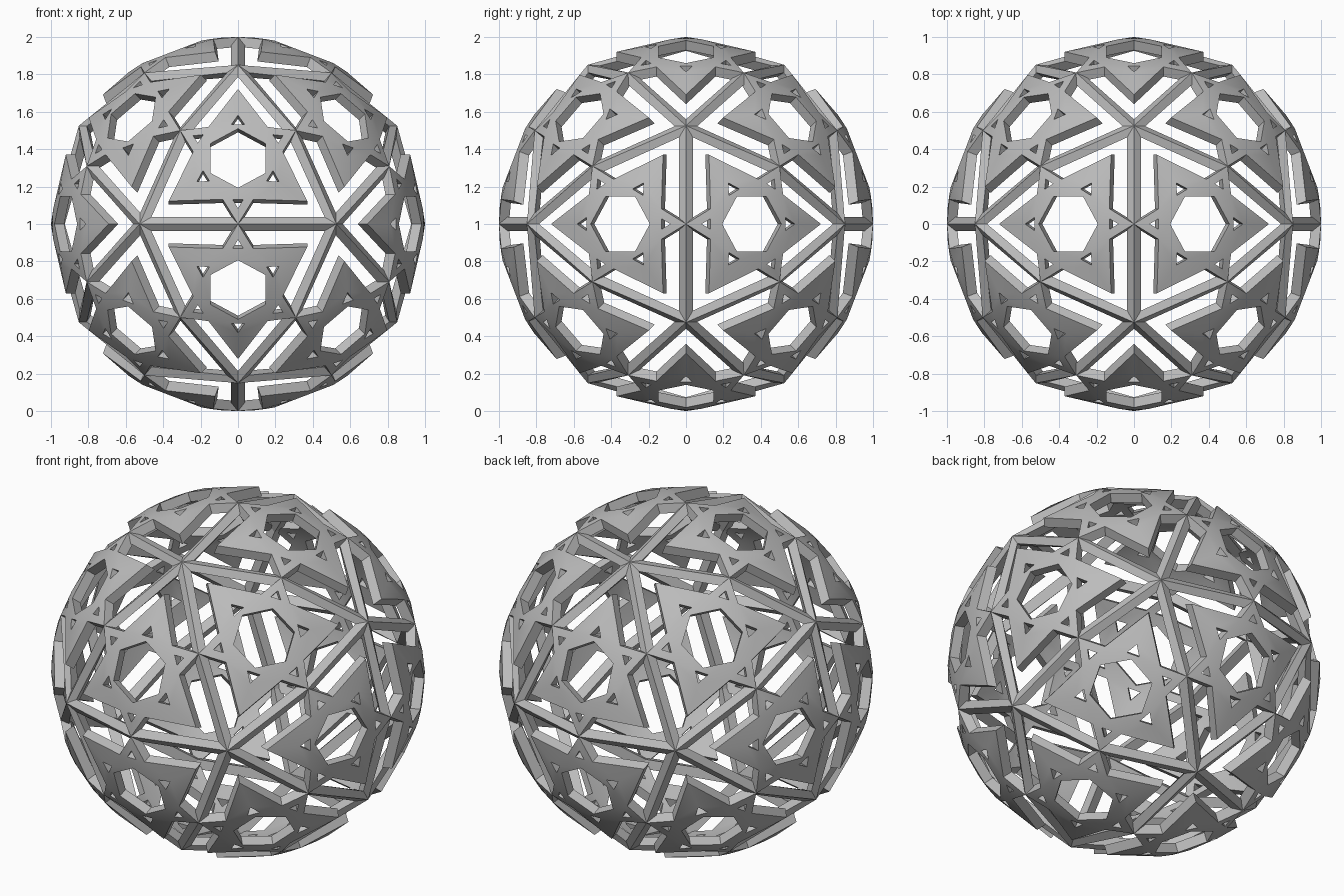
import bpy, bmesh, math
from itertools import combinations
from mathutils import Vector, Matrix

if "Cube" in bpy.data.objects:
    bpy.data.objects.remove(bpy.data.objects["Cube"])

grey = bpy.data.materials.new("plain_grey")
grey.use_nodes = True
color = (0.5, 0.5, 0.5, 1)
grey.diffuse_color = color
grey.node_tree.nodes["Principled BSDF"].inputs["Base Color"].default_value = color

PANEL = 0.055      # panel thickness
BAR = 0.037        # half width of a strut


def finish(bm, name):
    bmesh.ops.recalc_face_normals(bm, faces=bm.faces)
    mesh = bpy.data.meshes.new(name)
    bm.to_mesh(mesh)
    bm.free()
    mesh.materials.append(grey)
    return mesh


def place(mesh, name, axis, toward):
    """Put a copy with local z along axis and local x leaning to toward."""
    z = axis.normalized()
    x = (toward - z * toward.dot(z)).normalized()
    rot = Matrix((x, z.cross(x), z)).transposed().to_4x4()
    ob = bpy.data.objects.new(name, mesh)
    ob.matrix_world = Matrix.Translation((0, 0, 1)) @ rot
    bpy.context.collection.objects.link(ob)
    return ob


def polar(r, deg):
    a = math.radians(deg)
    return Vector((r * math.cos(a), r * math.sin(a), 0))


def star_mesh():
    """Curved six-pointed star with a hexagon hole and a small hole per point."""
    big, small, hexagon = 0.473, 0.382, 0.172
    notch_y = big / 2
    notch_x = (small / 2 - notch_y / 2) / math.cos(math.pi / 6)
    notch_r = math.hypot(notch_x, notch_y)
    swing = math.degrees(math.atan2(notch_x, notch_y))
    outline, holes = [], []
    for k in range(3):
        a = 120 * k
        outline += [polar(big, a), polar(notch_r, a + 60 - swing),
                    polar(small, a + 60), polar(notch_r, a + 60 + swing)]
        for ang, base, apex in ((a, 0.200, 0.262), (a + 60, 0.238, 0.288)):
            half = (apex - base) * math.tan(math.pi / 6)
            tri = [Vector((apex, 0, 0)), Vector((base, half, 0)), Vector((base, -half, 0))]
            holes.append([Matrix.Rotation(math.radians(ang), 3, "Z") @ p for p in tri])
    holes.append([polar(hexagon, 60 * k) for k in range(6)])

    bm = bmesh.new()
    edges = []
    for loop in [outline] + holes:
        vs = [bm.verts.new(p) for p in loop]
        edges += [bm.edges.new((v, vs[i - 1])) for i, v in enumerate(vs)]
    bmesh.ops.triangle_fill(bm, edges=edges, use_beauty=True, normal=(0, 0, 1))
    # bend onto the sphere, then thicken inwards
    for v in bm.verts:
        v.co = Vector((v.co.x, v.co.y, 1)).normalized()
    out = bmesh.ops.extrude_face_region(bm, geom=bm.faces[:], use_keep_orig=True)
    for g in out["geom"]:
        if isinstance(g, bmesh.types.BMVert):
            g.co.z -= PANEL
    return finish(bm, "star_panel")


def strut_mesh():
    """Diamond-section bar from a corner hub to the middle of an edge."""
    bm = bmesh.new()
    span = math.atan(2) / 2
    ends = []
    for ang, shift in ((0, BAR / math.tan(math.pi / 5)), (span, 0)):
        radial = Vector((math.sin(ang), 0, math.cos(ang)))
        along = Vector((math.cos(ang), 0, -math.sin(ang)))
        side = Vector((0, BAR, 0))
        mid = radial * (1 - BAR) + along * shift
        ends.append([bm.verts.new(p) for p in
                     (radial, mid + side, radial * (1 - 2 * BAR), mid - side)])
    a, b = ends
    for i in range(4):
        bm.faces.new((a[i - 1], a[i], b[i], b[i - 1]))
    bm.faces.new(b)
    bm.faces.new((a[0], a[1], a[2]))
    bm.faces.new((a[0], a[2], a[3]))
    return finish(bm, "edge_strut")


# corners of an icosahedron on the unit sphere
phi = (1 + math.sqrt(5)) / 2
corners = []
for s in (-1, 1):
    for t in (-phi, phi):
        for p in ((0, s, t), (s, t, 0), (t, 0, s)):
            corners.append(Vector(p).normalized())


def near(a, b):
    return (a - b).length < 1.1


# struts along every edge
strut = strut_mesh()
for a, b in combinations(corners, 2):
    if near(a, b):
        place(strut, "edge_strut", a, b)
        place(strut, "edge_strut", b, a)

# one star panel in every triangle
star = star_mesh()
panels = []
for a, b, c in combinations(corners, 3):
    if near(a, b) and near(b, c) and near(a, c):
        panels.append(place(star, "star_panel", a + b + c, a))

# soft shading across the curved panels
bpy.context.view_layer.update()
bpy.ops.object.select_all(action="DESELECT")
panels[0].select_set(True)
bpy.context.view_layer.objects.active = panels[0]
bpy.ops.object.shade_smooth_by_angle(angle=math.radians(30))
